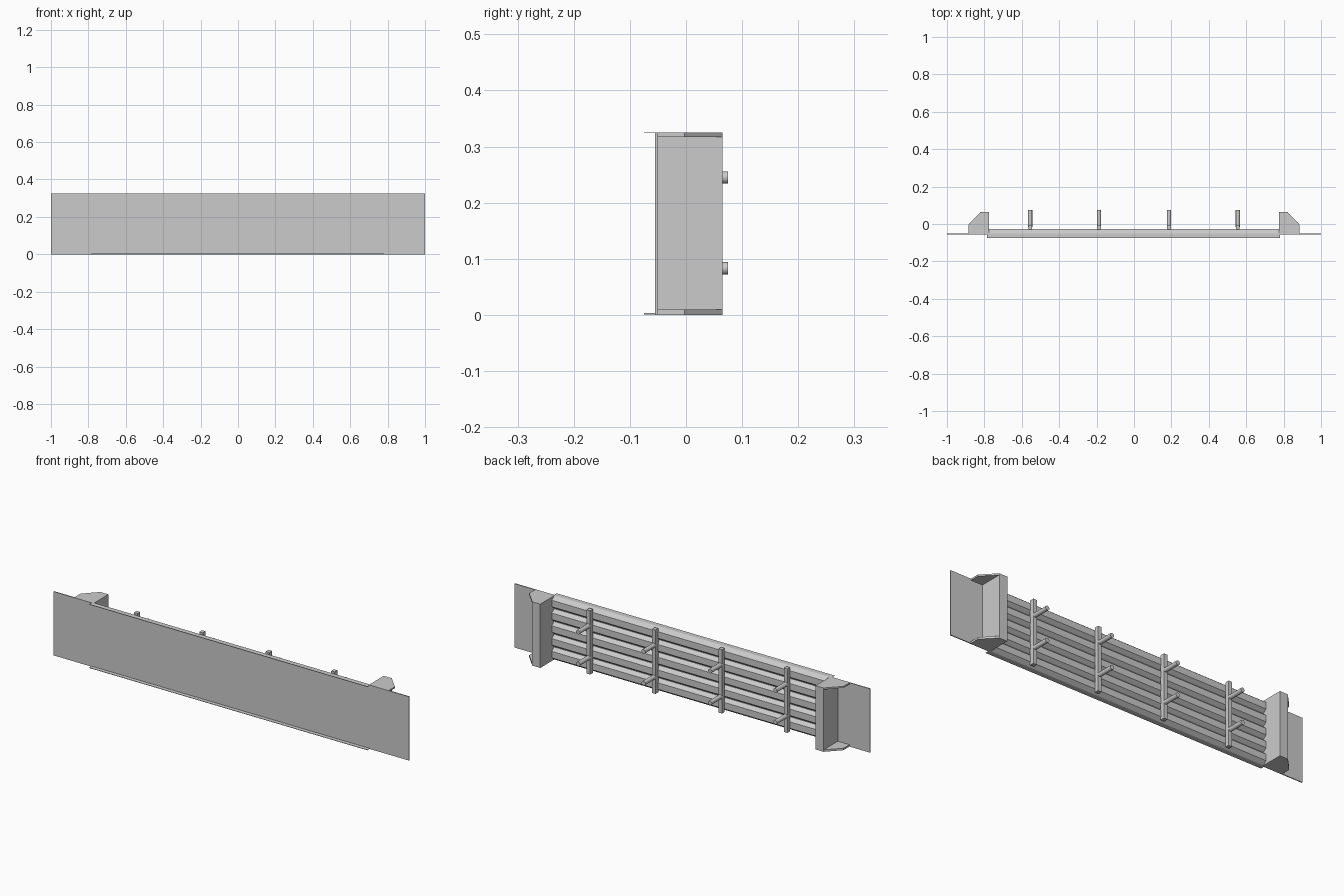
import bpy, bmesh, math

if "Cube" in bpy.data.objects:
    bpy.data.objects.remove(bpy.data.objects["Cube"])

H = 0.325          # overall height
BACK = -0.05       # rear face of the front sheet


def make_object(name, bm):
    bmesh.ops.recalc_face_normals(bm, faces=bm.faces)
    mesh = bpy.data.meshes.new(name)
    bm.to_mesh(mesh)
    bm.free()
    ob = bpy.data.objects.new(name, mesh)
    bpy.context.collection.objects.link(ob)
    return ob


def extrude(name, pts, vec):
    """Closed solid from a planar outline pushed along vec."""
    bm = bmesh.new()
    face = bm.faces.new([bm.verts.new(p) for p in pts])
    res = bmesh.ops.extrude_face_region(bm, geom=[face], use_keep_orig=True)
    new = [g for g in res["geom"] if isinstance(g, bmesh.types.BMVert)]
    bmesh.ops.translate(bm, verts=new, vec=vec)
    return make_object(name, bm)


def box(name, x0, x1, y0, y1, z0, z1):
    return extrude(name, [(x0, y0, z0), (x1, y0, z0), (x1, y1, z0), (x0, y1, z0)],
                   (0, 0, z1 - z0))


# Front sheet
box("front_sheet", -1, 1, -0.055, BACK, 0, H)

# Thin lips along the top and bottom of the front
box("top_lip", -0.785, 0.78, -0.075, -0.055, H - 0.001, H)
box("bottom_lip", -0.785, 0.78, -0.075, -0.055, 0.001, 0.003)

# Corrugated backing panel: trapezoid ridges running lengthwise
ridges, pitch = 5, H / 5
profile = [(BACK, 0)]
for i in range(ridges):
    z = i * pitch
    profile += [(-0.047, z + 0.001), (-0.028, z + 0.016),
                (-0.028, z + pitch - 0.016), (-0.047, z + pitch - 0.001)]
profile.append((BACK, H))
extrude("corrugated_backing", [(-0.81, y, z) for y, z in profile], (1.62, 0, 0))

# Vertical posts with two round pegs each
for x in (-0.555, -0.187, 0.187, 0.555):
    box("post", x - 0.01, x + 0.01, -0.03, -0.008, 0, H)
    for z in (0.083, 0.245):
        bpy.ops.mesh.primitive_cylinder_add(vertices=16, radius=0.011, depth=0.09,
                                            location=(x, 0.03, z),
                                            rotation=(math.pi / 2, 0, 0))
        bpy.context.object.name = "peg"
        bpy.ops.object.shade_smooth_by_angle()

# End brackets: upright box plus chamfered flange plates top and bottom
for s in (-1, 1):
    box("bracket_upright", s * 0.775, s * 0.82, BACK, 0.065, 0, H)
    outline = [(0.82, BACK), (0.885, BACK), (0.885, -0.003), (0.82, 0.065)]
    for z, t in ((0, 0.01), (H - 0.008, 0.008)):
        extrude("bracket_flange", [(s * x, y, z) for x, y in outline], (0, 0, t))
